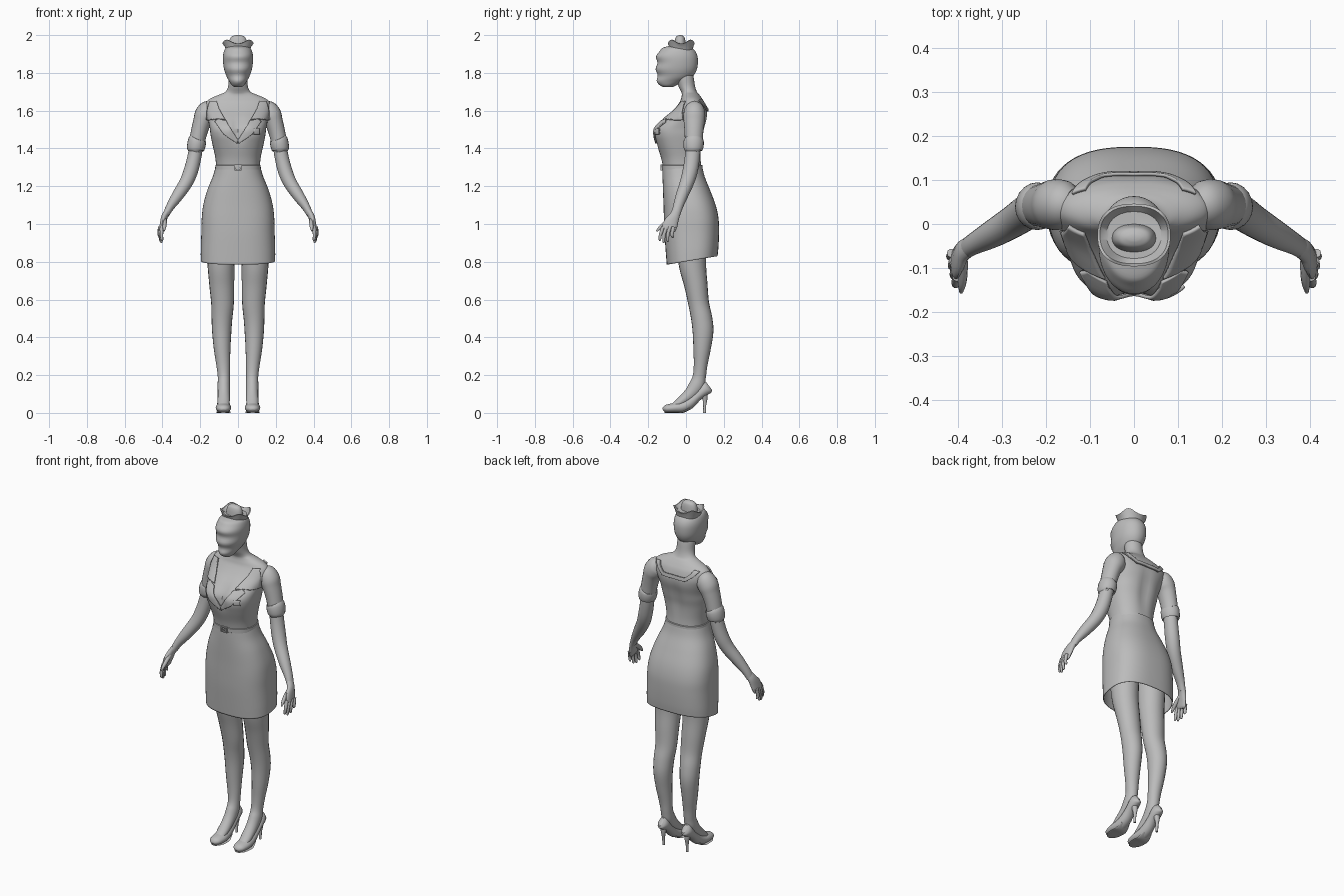
import bpy, bmesh, math
from mathutils import Vector
from mathutils.bvhtree import BVHTree

grey = bpy.data.materials.new("plain_grey")
grey.diffuse_color = (0.5, 0.5, 0.5, 1)


def make(name, rings, cap=(True, True), mirror=False, closed=True, thick=0):
    """Skin a list of equal point rows into a named mesh object."""
    bm = bmesh.new()
    rows = [[bm.verts.new(p) for p in r] for r in rings]
    n = len(rows[0])
    for a, b in zip(rows, rows[1:]):
        for i in range(n if closed else n - 1):
            j = (i + 1) % n
            bm.faces.new((a[i], a[j], b[j], b[i]))
    if cap[0]:
        bm.faces.new(rows[0][::-1])
    if cap[1]:
        bm.faces.new(rows[-1])
    bmesh.ops.recalc_face_normals(bm, faces=bm.faces)
    me = bpy.data.meshes.new(name)
    bm.to_mesh(me)
    bm.free()
    me.materials.append(grey)
    ob = bpy.data.objects.new(name, me)
    bpy.context.collection.objects.link(ob)
    if mirror:
        ob.modifiers.new("mirror", 'MIRROR').use_clip = False
    if thick:
        m = ob.modifiers.new("thickness", 'SOLIDIFY')
        m.thickness, m.offset = thick, 0
    return ob


def smooth_keys(keys, steps):
    """Catmull-Rom through tuples of numbers."""
    out = []
    for i in range(len(keys) - 1):
        p0, p1, p2 = keys[max(i - 1, 0)], keys[i], keys[i + 1]
        p3 = keys[min(i + 2, len(keys) - 1)]
        for s in range(steps):
            t = s / steps
            out.append([0.5 * (2 * b + (c - a) * t + (2 * a - 5 * b + 4 * c - d) * t * t
                               + (3 * b - a - 3 * c + d) * t ** 3)
                        for a, b, c, d in zip(p0, p1, p2, p3)])
    return out + [list(keys[-1])]


def loft(name, keys, steps=5, n=56, warp=None, **kw):
    """Stacked rounded rings; key = z, half width, front y, back y, squareness, tilt."""
    rings = []
    for z, rx, yf, yb, e, tilt in smooth_keys(keys, steps):
        ring = []
        for i in range(n):
            a = 2 * math.pi * i / n
            c, s = math.cos(a), math.sin(a)
            x = rx * math.copysign(abs(c) ** (2 / e), c)
            v = math.copysign(abs(s) ** (2 / e), s)
            p = Vector((x, (yf + yb) / 2 + v * (yb - yf) / 2, z + tilt * (v + 1) / 2))
            ring.append(warp(p, a) if warp else p)
        rings.append(ring)
    return make(name, rings, **kw)


def tube(name, keys, axis=(1, 0, 0), steps=5, n=20, mirror=True):
    """Limb along a path; key = x, y, z, radius along axis, radius across."""
    pts = smooth_keys(keys, steps)
    rings = []
    for i, (x, y, z, ra, rb) in enumerate(pts):
        t = Vector(pts[min(i + 1, len(pts) - 1)][:3]) - Vector(pts[max(i - 1, 0)][:3])
        t.normalize()
        u = Vector(axis)
        u = (u - t * u.dot(t)).normalized()
        w = t.cross(u)
        rings.append([Vector((x, y, z)) + u * ra * math.cos(2 * math.pi * k / n)
                      + w * rb * math.sin(2 * math.pi * k / n) for k in range(n)])
    return make(name, rings, mirror=mirror)


def gauss(v, mid, wid):
    return math.exp(-((v - mid) / wid) ** 2)


# Torso and neck, with cleavage and spine hollows
def torso_warp(p, a):
    if math.sin(a) < 0:
        p.y += 0.022 * gauss(p.x, 0, 0.03) * gauss(p.z, 1.5, 0.06)
    else:
        p.y -= 0.01 * gauss(p.x, 0, 0.03) * gauss(p.z, 1.47, 0.12)
    return p


torso = loft("torso", [
    (1.29, .115, -.12, .083, 2.3, 0), (1.35, .12, -.132, .08, 2.3, 0),
    (1.42, .135, -.155, .083, 2.4, 0), (1.47, .145, -.168, .092, 2.5, 0),
    (1.51, .15, -.163, .10, 2.5, 0), (1.56, .16, -.115, .112, 2.4, 0),
    (1.60, .17, -.07, .112, 2.3, 0), (1.64, .17, -.037, .10, 2.2, 0),
    (1.665, .145, -.026, .085, 2.1, 0), (1.685, .098, -.022, .07, 2, 0),
    (1.70, .066, -.026, .058, 2, 0), (1.73, .052, -.04, .048, 2, 0),
    (1.78, .05, -.055, .04, 2, 0), (1.82, .045, -.06, .03, 2, 0)], warp=torso_warp)

# Skirt, open below with a hem rising to the back
loft("skirt", [
    (.785, .195, -.10, .165, 2.6, .045), (.85, .195, -.105, .17, 2.6, .03),
    (.95, .192, -.112, .173, 2.6, .01), (1.03, .19, -.115, .17, 2.6, 0),
    (1.10, .182, -.117, .155, 2.5, 0), (1.18, .16, -.12, .125, 2.4, 0),
    (1.25, .132, -.122, .097, 2.3, 0), (1.305, .116, -.122, .084, 2.3, 0)],
    cap=(False, True), thick=.004)

# Belt and buckle
loft("belt", [(1.287, .117, -.123, .085, 2.3, 0), (1.289, .121, -.126, .088, 2.3, 0),
              (1.311, .120, -.127, .087, 2.3, 0), (1.313, .116, -.124, .083, 2.3, 0)], steps=1)
for sx, sz, cx, cz, nm in ((.036, .006, 0, 1.313, "buckle_top"), (.036, .006, 0, 1.287, "buckle_bottom"),
                           (.006, .03, -.016, 1.3, "buckle_left"), (.006, .03, .016, 1.3, "buckle_right"),
                           (.014, .006, .004, 1.3, "buckle_prong")):
    make(nm, [[(cx + a * sx / 2, y, cz + b * sz / 2) for a, b in ((-1, -1), (1, -1), (1, 1), (-1, 1))]
              for y in (-.134, -.12)])

# Head with soft horizontal folds over the face
def head_warp(p, a):
    if math.sin(a) < 0.2:
        p.y += 0.004 * math.sin((p.z - 1.77) * 95) * (0.2 - math.sin(a))
    return p


loft("head", [
    (1.725, .02, -.125, -.07, 2, 0), (1.735, .033, -.14, -.05, 2, 0),
    (1.755, .046, -.15, -.01, 2, 0), (1.78, .06, -.154, .035, 2, 0),
    (1.82, .074, -.156, .058, 2.1, 0), (1.87, .08, -.155, .063, 2.1, 0),
    (1.905, .077, -.149, .055, 2.1, 0), (1.93, .066, -.13, .035, 2, 0),
    (1.942, .04, -.09, .005, 2, 0)], warp=head_warp)

# Small cap: flared wavy brim, sunken top, raised centre
def brim_warp(p, a):
    if p.z > 1.955:
        p.z -= 0.01 * math.cos(4 * a)
    return p


loft("cap_brim", [
    (1.912, .062, -.086, .036, 2.2, 0), (1.94, .070, -.089, .039, 2.3, 0),
    (1.965, .083, -.096, .046, 2.4, 0), (1.966, .077, -.090, .040, 2.4, 0),
    (1.945, .062, -.078, .028, 2.2, 0)], steps=1, warp=brim_warp)
loft("cap_crown", [
    (1.94, .05, -.064, .0, 2.2, 0), (1.97, .046, -.06, -.003, 2.2, 0),
    (1.99, .036, -.053, -.009, 2.2, 0), (1.998, .02, -.042, -.02, 2, 0),
    (2.0, .006, -.034, -.028, 2, 0)], steps=4)

# Sleeves, cuffs and arms
sleeve = tube("sleeve", [
    (.135, .045, 1.62, .035, .035), (.155, .045, 1.605, .052, .052),
    (.175, .044, 1.575, .056, .058), (.19, .043, 1.54, .048, .055),
    (.205, .042, 1.49, .044, .05), (.216, .041, 1.44, .042, .047),
    (.222, .04, 1.40, .04, .045)])
tube("sleeve_cuff", [
    (.214, .041, 1.45, .040, .044), (.216, .041, 1.445, .047, .052),
    (.220, .04, 1.42, .049, .054), (.225, .038, 1.393, .045, .049),
    (.225, .038, 1.39, .036, .040)], steps=3)
tube("arm", [
    (.218, .04, 1.43, .036, .04), (.232, .033, 1.35, .037, .04),
    (.25, .022, 1.28, .038, .04), (.275, .005, 1.22, .036, .037),
    (.32, -.022, 1.15, .031, .032), (.36, -.043, 1.09, .022, .026),
    (.38, -.055, 1.05, .017, .024)])

# Hands: palm, four fingers, thumb
tube("palm", [(.374, -.052, 1.065, .017, .024), (.388, -.062, 1.04, .017, .028),
              (.398, -.08, 1.005, .015, .038), (.404, -.09, .975, .012, .037),
              (.405, -.093, .963, .006, .03)])
for k, (y0, y1, z1) in enumerate(((-.12, -.138, .91), (-.102, -.118, .90),
                                  (-.084, -.096, .905), (-.066, -.07, .925))):
    x = .402 + .004 * k
    tube(f"finger_{k + 1}", [(x, y0, .985, .010, .010), (x + .003, (y0 + y1) / 2 - .006, .945, .009, .009),
                             (x, y1, z1 + .008, .007, .007), (x - .001, y1, z1, .003, .003)], n=10, steps=3)
tube("thumb", [(.39, -.075, 1.03, .013, .014), (.388, -.11, 1.005, .011, .012),
               (.39, -.138, .98, .009, .010), (.392, -.155, .962, .004, .004)], n=10, steps=3)

# Legs with feet
tube("leg", [
    (.092, .03, 1.0, .08, .085), (.091, .03, .88, .076, .08), (.09, .035, .78, .071, .072),
    (.086, .052, .68, .066, .062), (.082, .067, .58, .06, .055), (.085, .083, .5, .055, .056),
    (.086, .09, .43, .051, .055), (.084, .085, .34, .044, .046), (.078, .077, .25, .036, .036),
    (.075, .07, .19, .032, .035), (.075, .056, .145, .033, .04), (.075, .022, .10, .032, .034),
    (.076, -.03, .058, .032, .024), (.077, -.075, .03, .026, .014)])

# High-heeled shoes: body lofted toe to heel, stiletto, rim strap
shoe = [(-.122, .010, .020, .010), (-.116, .004, .032, .022), (-.10, .001, .044, .034),
        (-.06, .0, .053, .041), (-.02, .001, .062, .038), (.02, .022, .082, .033),
        (.06, .062, .112, .031), (.095, .088, .15, .031), (.112, .10, .170, .024),
        (.122, .118, .168, .010)]
tube("shoe", [(.077, y, (a + b) / 2, w, (b - a) / 2) for y, a, b, w in shoe], steps=4)
tube("shoe_sole", [(.077, -.115, .004, .016, .004), (.077, -.09, .004, .035, .004),
                   (.077, -.05, .004, .041, .004), (.077, -.015, .005, .037, .005),
                   (.077, .02, .026, .028, .005)], steps=4)
tube("shoe_heel", [(.077, .092, .11, .024, .024), (.077, .10, .075, .014, .014),
                   (.077, .099, .04, .008, .008), (.077, .098, .0, .007, .008)], steps=4, n=14)

# Cloth plates laid on the bodice
trees = [BVHTree.FromPolygons([v.co for v in o.data.vertices], [p.vertices for p in o.data.polygons])
         for o in (torso, sleeve)]


def conform(name, pairs, side=-1, lift=.006, mirror=True, across=10, along=6):
    """Lay a strip, given as (x, z) edge pairs, onto the front or back."""
    def drop(x, z):
        hits = [t.ray_cast(Vector((x, side, z)), Vector((0, -side, 0)))[0] for t in trees]
        hits = [h for h in hits if h] or [trees[0].find_nearest(Vector((x, .04, z)))[0]]
        h = min(hits, key=lambda q: -side * q.y)
        return Vector((x, h.y + side * lift, z))
    rows = []
    for (a, b), (c, d) in zip(pairs, pairs[1:]):
        for s in range(along + 1):
            if s == along and (c, d) != pairs[-1]:
                continue
            t = s / along
            p, q = Vector(a).lerp(Vector(c), t), Vector(b).lerp(Vector(d), t)
            rows.append([drop(*p.lerp(q, k / across)) for k in range(across + 1)])
    make(name, rows, cap=(False, False), closed=False, mirror=mirror, thick=.008)


conform("lapel", [((.0, 1.445), (.004, 1.425)), ((.03, 1.49), (.075, 1.475)),
                  ((.055, 1.53), (.122, 1.54)), ((.062, 1.545), (.105, 1.555))])
conform("collar", [((.066, 1.552), (.112, 1.557)), ((.075, 1.565), (.165, 1.55)),
                   ((.10, 1.61), (.162, 1.605)), ((.113, 1.65), (.148, 1.65))])
conform("back_collar", [((.0, 1.615), (.0, 1.595)), ((.07, 1.615), (.075, 1.595)),
                        ((.098, 1.64), (.115, 1.625)), ((.11, 1.66), (.14, 1.655))], side=1)
conform("pocket_tag", [((.083, 1.475), (.113, 1.475)), ((.083, 1.505), (.113, 1.505))], mirror=False)

# Smooth shading with crisp edges
for o in bpy.context.collection.objects:
    o.select_set(True)
    bpy.context.view_layer.objects.active = o
bpy.ops.object.shade_smooth_by_angle(angle=math.radians(40))
